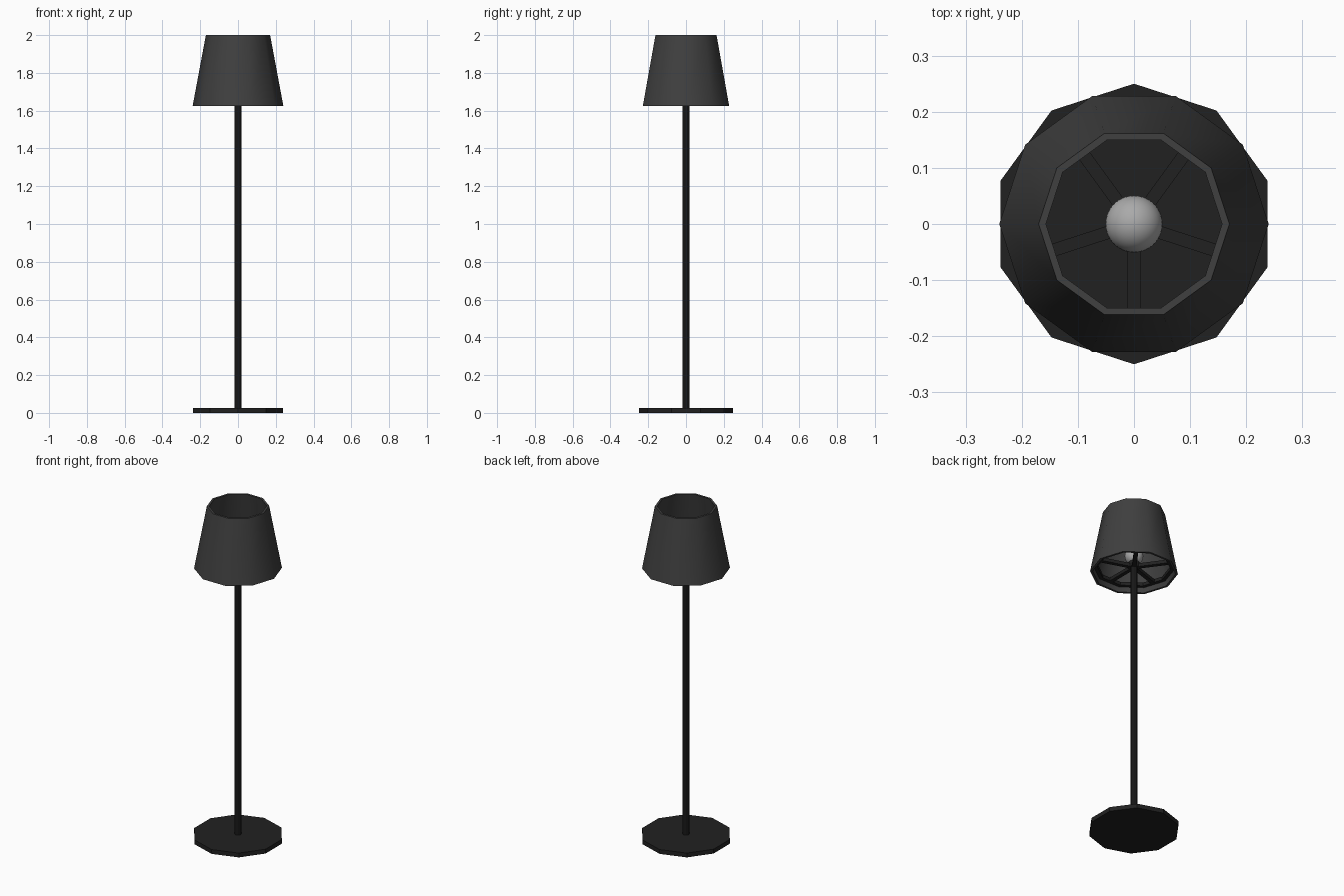
import bpy, math

old = bpy.data.objects.get("Cube")
if old:
    bpy.data.objects.remove(old, do_unlink=True)


def material(name, v):
    m = bpy.data.materials.new(name)
    m.use_nodes = True
    m.diffuse_color = (v, v, v, 1)
    m.node_tree.nodes["Principled BSDF"].inputs["Base Color"].default_value = (v, v, v, 1)
    return m


black = material("black metal", 0.015)
charcoal = material("charcoal shade", 0.05)
grey = material("bulb grey", 0.4)


def finish(name, mat, smooth=False):
    ob = bpy.context.object
    ob.name = name
    ob.data.materials.append(mat)
    if smooth:
        bpy.ops.object.shade_smooth_by_angle(angle=math.radians(40))
    return ob


def cylinder(name, mat, sides, r, z0, z1, turn=0.0, smooth=False):
    bpy.ops.mesh.primitive_cylinder_add(vertices=sides, radius=r, depth=z1 - z0,
                                        location=(0, 0, (z0 + z1) / 2), rotation=(0, 0, turn))
    return finish(name, mat, smooth)


def ring(name, mat, profile, sides=10, smooth=False):
    """Closed (radius, z) profile swept round the z axis, first corner on +x."""
    n = len(profile)
    verts, faces = [], []
    for i in range(sides):
        a = math.tau * i / sides
        verts += [(r * math.cos(a), r * math.sin(a), z) for r, z in profile]
        j = (i + 1) % sides
        faces += [(i * n + k, j * n + k, j * n + (k + 1) % n, i * n + (k + 1) % n)
                  for k in range(n)]
    me = bpy.data.meshes.new(name)
    me.from_pydata(verts, [], faces)
    ob = bpy.data.objects.new(name, me)
    bpy.context.collection.objects.link(ob)
    bpy.ops.object.select_all(action='DESELECT')
    bpy.context.view_layer.objects.active = ob
    ob.select_set(True)
    return finish(name, mat, smooth)


# Ten-sided foot and slim pole
cylinder("base", black, 10, 0.25, 0, 0.026)
cylinder("pole", black, 10, 0.019, 0.02, 1.67)

# Hollow tapered shade, open at both ends
ring("shade", charcoal, [(0.24, 1.626), (0.17, 2), (0.157, 2), (0.227, 1.626)], smooth=True)

# Support ring, five spokes and bulb holder inside the shade
ring("support_ring", black, [(0.222, 1.655), (0.219, 1.675), (0.2, 1.675), (0.2, 1.655)])
for i in range(5):
    a = math.radians(-90 + 72 * i)
    bpy.ops.mesh.primitive_cube_add(size=1, rotation=(0, 0, a),
                                    location=(0.105 * math.cos(a), 0.105 * math.sin(a), 1.665))
    bpy.context.object.scale = (0.21, 0.023, 0.02)
    finish(f"spoke_{i + 1}", black)
cylinder("bulb_holder", black, 20, 0.03, 1.655, 1.69)

# Round bulb
bpy.ops.mesh.primitive_uv_sphere_add(segments=32, ring_count=16, radius=0.051,
                                     location=(0, 0, 1.73))
finish("bulb", grey, smooth=True)
